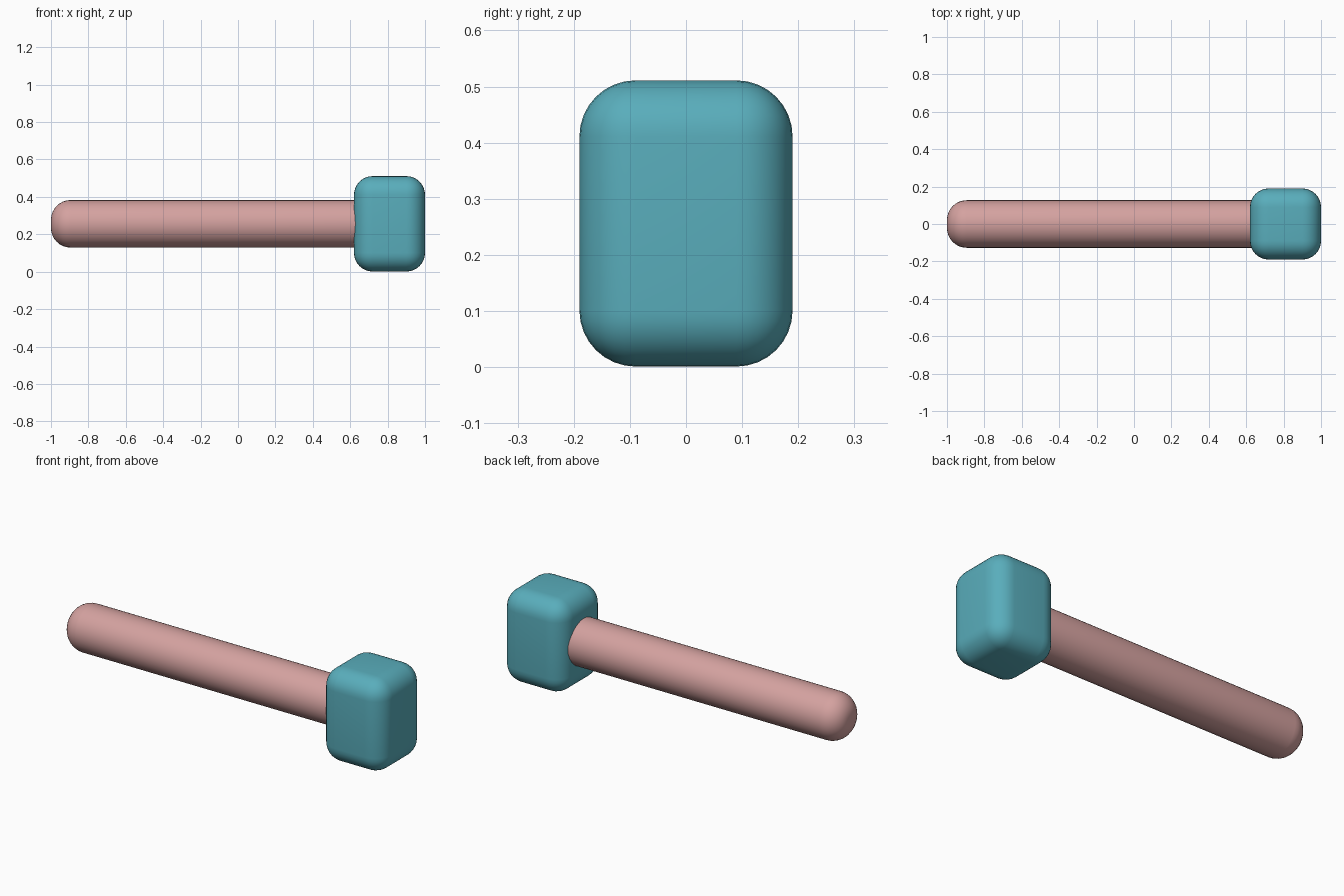
import bpy, math

if "Cube" in bpy.data.objects:
    bpy.data.objects.remove(bpy.data.objects["Cube"])


def finish(name, color, bevel, segments):
    """Name, round and colour the active primitive."""
    obj = bpy.context.object
    obj.name = name
    bpy.ops.object.transform_apply(location=False, rotation=True, scale=True)
    mod = obj.modifiers.new("rounding", 'BEVEL')
    mod.width = bevel
    mod.segments = segments
    mod.limit_method = 'ANGLE'
    mod.angle_limit = math.radians(40)
    bpy.ops.object.modifier_apply(modifier=mod.name)
    bpy.ops.object.shade_smooth_by_angle(angle=math.radians(35))
    mat = bpy.data.materials.new(name + "_color")
    mat.diffuse_color = color
    mat.use_nodes = True
    mat.node_tree.nodes["Principled BSDF"].inputs["Base Color"].default_value = mat.diffuse_color
    obj.data.materials.append(mat)
    return obj


MID_Z = 0.256

# Long round handle, its inner end buried in the head
x0, x1 = -1.0, 0.8
bpy.ops.mesh.primitive_cylinder_add(
    vertices=32, radius=0.127, depth=x1 - x0,
    location=((x0 + x1) / 2, 0, MID_Z), rotation=(0, math.pi / 2, 0))
finish("handle", (0.66, 0.36, 0.35, 1), 0.105, 8)

# Rounded block head
bpy.ops.mesh.primitive_cube_add(size=1, location=(0.81, 0, MID_Z))
bpy.context.object.scale = (0.38, 0.38, 0.51)
finish("head", (0.10, 0.42, 0.50, 1), 0.1, 8)
